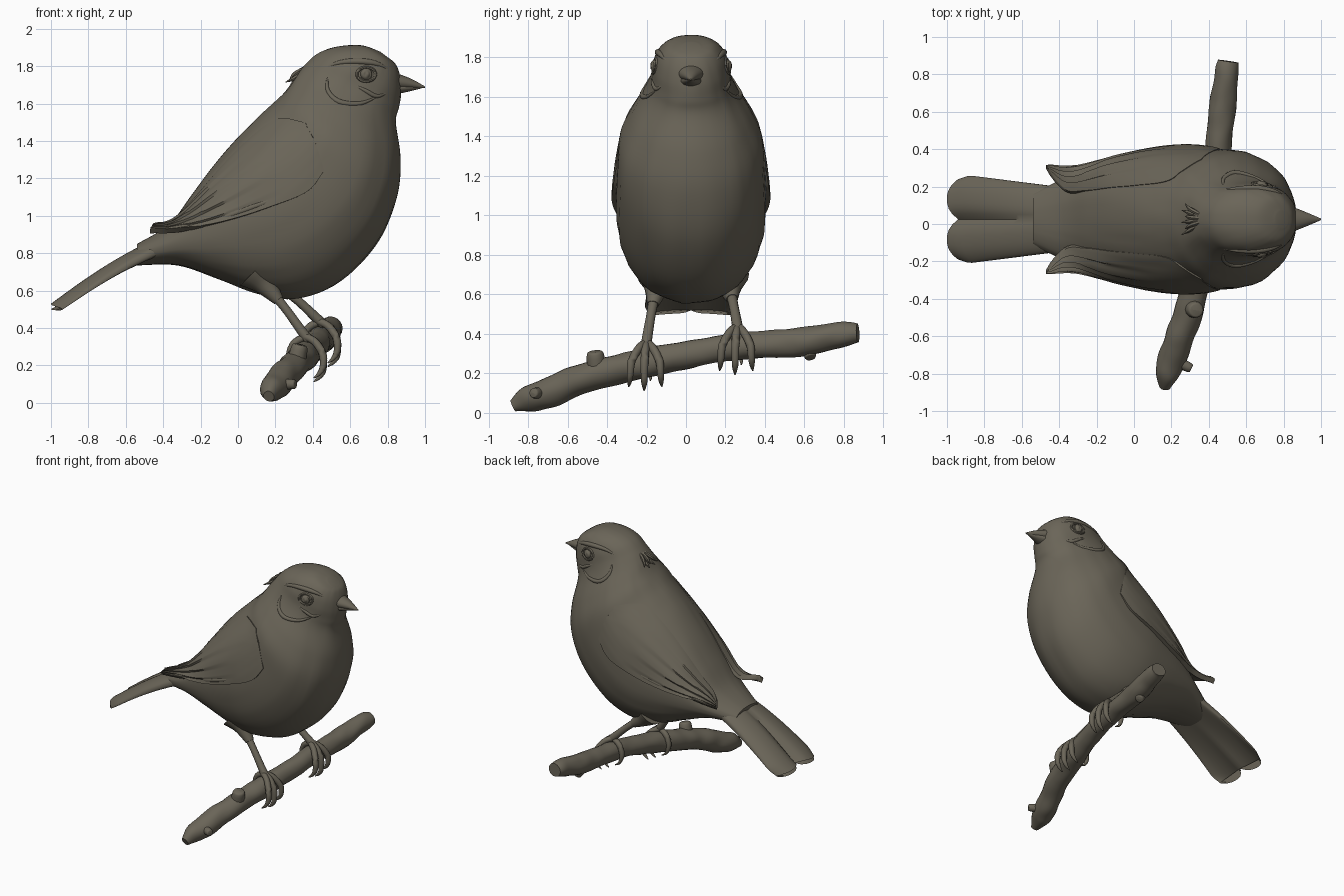
import bpy, bmesh, math
from mathutils import Vector, noise
from mathutils.bvhtree import BVHTree

if "Cube" in bpy.data.objects:
    bpy.data.objects.remove(bpy.data.objects["Cube"])

MID = 0.025  # the bird sits slightly off the y centre
mat = bpy.data.materials.new("grey_brown")
mat.diffuse_color = (0.145, 0.13, 0.098, 1)
mat.use_nodes = True
mat.node_tree.nodes["Principled BSDF"].inputs["Base Color"].default_value = mat.diffuse_color


def spline(pts, n):
    """Catmull-Rom sampling of equal-length tuples, n steps per span."""
    out = []
    for i in range(len(pts) - 1):
        a, b, c, d = pts[max(i - 1, 0)], pts[i], pts[i + 1], pts[min(i + 2, len(pts) - 1)]
        for k in range(n):
            t = k / n
            out.append([0.5 * (2 * q + (r - p) * t + (2 * p - 5 * q + 4 * r - s) * t * t
                               + (3 * q - p - 3 * r + s) * t ** 3) for p, q, r, s in zip(a, b, c, d)])
    return out + [list(pts[-1])]


def loft(name, rings, y=0.0):
    """Skin closed rings and cap both ends."""
    bm = bmesh.new()
    vs = [[bm.verts.new(p) for p in r] for r in rings]
    n = len(vs[0])
    for a, b in zip(vs, vs[1:]):
        for j in range(n):
            bm.faces.new((a[j], a[(j + 1) % n], b[(j + 1) % n], b[j]))
    bm.faces.new(vs[0])
    bm.faces.new(vs[-1])
    bmesh.ops.recalc_face_normals(bm, faces=bm.faces)
    tree = BVHTree.FromBMesh(bm)
    me = bpy.data.meshes.new(name)
    bm.to_mesh(me)
    bm.free()
    me.materials.append(mat)
    ob = bpy.data.objects.new(name, me)
    ob.location.y = y
    bpy.context.collection.objects.link(ob)
    return tree


def tube(name, pts, n=5, sides=12, y=0.0, rough=0.0):
    """Tapered tube through (x, y, z, radius) points."""
    s = spline(pts, n)
    P = [Vector(p[:3]) for p in s]
    rings = []
    for i, p in enumerate(P):
        d = (P[min(i + 1, len(P) - 1)] - P[max(i - 1, 0)]).normalized()
        u = d.cross(Vector((0.13, 0.31, 1)) if abs(d.z) < 0.9 else Vector((0, 1, 0))).normalized()
        if i and u.dot(prev) < 0:
            u = -u
        prev = u
        w = d.cross(u)
        ring = []
        for j in range(sides):
            a = 2 * math.pi * j / sides
            v = u * math.cos(a) + w * math.sin(a)
            ring.append(p + v * s[i][3] * (1 + rough * noise.noise((p + v * 0.1) * 9)))
        rings.append(ring)
    loft(name, rings, y)


# body and head: back point (x, z), belly point (x, z), half width
sections = [
    (-.54, .85, -.54, .735, .14), (-.37, .955, -.32, .735, .23), (-.25, 1.11, -.1, .66, .29),
    (-.13, 1.27, .1, .585, .335), (0, 1.42, .32, .56, .37), (.1, 1.52, .55, .65, .38),
    (.18, 1.59, .75, .86, .375), (.23, 1.64, .85, 1.1, .36), (.27, 1.69, .87, 1.31, .305),
    (.31, 1.75, .845, 1.5, .235), (.36, 1.81, .86, 1.58, .203), (.43, 1.87, .872, 1.66, .19),
    (.53, 1.905, .868, 1.74, .165), (.66, 1.912, .85, 1.8, .115), (.76, 1.878, .825, 1.83, .045)]
rings = []
for k, (bx, bz, ax, az, w) in enumerate(spline(sections, 6)):
    ring = []
    for j in range(56):
        a = 2 * math.pi * j / 56
        c, s = math.cos(a), math.sin(a)
        c, s = [math.copysign(abs(q) ** 0.93, q) for q in (c, s)]
        p = Vector(((bx + ax) / 2 + (bx - ax) / 2 * c, w * s, (bz + az) / 2 + (bz - az) / 2 * c))
        f = 1 + 0.018 * noise.noise(Vector((k * 0.07, s * 7, c * 7)))  # plumage streaks
        m = Vector(((bx + ax) / 2, 0, (bz + az) / 2))
        ring.append(m + (p - m) * f)
    rings.append(ring)
body = loft("body", rings, MID)


def side_point(x, z, s, lift=0.0):
    hit = body.ray_cast(Vector((x, s * 2, z)), Vector((0, -s, 0)))[0]
    return Vector((x, (hit.y if hit else s * 0.03) + s * lift, z))


# folded wings: top (x, y, z) and lower edge (x, y, z) along the length
wing = [(.38, .25, 1.47, .46, .36, 1.24), (.2, .2, 1.50, .37, .385, 1.13), (.02, .18, 1.37, .18, .37, 1.05),
        (-.13, .17, 1.22, 0, .345, .99), (-.27, .16, 1.08, -.18, .32, .95),
        (-.37, .16, .985, -.36, .295, .935), (-.45, .25, .955, -.47, .285, .925)]
for s, label in ((-1, "near"), (1, "far")):
    rings = []
    S = spline(wing, 6)
    for i, q in enumerate(S):
        u = i / (len(S) - 1)
        top, low = Vector(q[:3]), Vector(q[3:])
        outer, inner = [], []
        for j in range(29):
            v = j / 28
            p = top.lerp(low, v) + Vector((0, .05, .02)) * math.sin(math.pi * v) * (1 - u)
            loc, nor, _, _ = body.find_nearest(p)
            ridge = 0.012 * ((v * 4.5) % 1) * min(1, max(0, u - 0.25) * 3)
            off = 0.004 + 0.02 * min(1, v * 2.5) * min(1, u * 4) + ridge
            t = min(1, max(0, (u - 0.6) * 3))
            o = (loc + nor * off).lerp(p + Vector((0, ridge, ridge)), t)
            n = (loc - nor * 0.02).lerp(p - Vector((0, .015, .02)), t)
            outer.append(Vector((o.x, o.y * s, o.z)))
            inner.append(Vector((n.x, n.y * s, n.z)))
        rings.append(outer + inner[::-1])
    loft(label + "_wing", rings, MID)
    # long flight feathers along the lower edge
    for k in range(4):
        pts = []
        for x, z, r in ((.30 - k * .1, 1.13 - k * .035, .006), (.1 - k * .1, 1.055 - k * .03, .016),
                        (-.1 - k * .07, .985 - k * .014, .015), (-.25 - k * .05, .945 - k * .006, .005)):
            p = side_point(x, z, s, .01)
            p.y = s * max(abs(p.y), .27)
            pts.append((*p, r))
        tube(label + "_flight_feather", pts, 6, 8, MID)
    # eye, lid, brow and cheek ridges
    e = side_point(.685, 1.757, s)
    tube(label + "_eye", [(e.x, e.y - s * .02, e.z, .034), (e.x, e.y + s * .004, e.z, .03),
                          (e.x + .003, e.y + s * .014, e.z, .016), (e.x + .003, e.y + s * .017, e.z, .003)], 3, 16, MID)
    lid = []
    for k in range(13):
        a = k * math.pi / 6
        lid.append((*side_point(e.x + .05 * math.cos(a), e.z + .037 * math.sin(a), s, -.002), .009))
    tube(label + "_eyelid", lid, 2, 8, MID)
    for nm, path, r in (("brow", ((.82, 1.77), (.75, 1.81), (.66, 1.825), (.55, 1.82), (.46, 1.79)), .014),
                        ("cheek", ((.48, 1.75), (.48, 1.67), (.54, 1.61), (.65, 1.60), (.75, 1.64)), .012),
                        ("whisker", ((.80, 1.66), (.74, 1.64), (.68, 1.67), (.62, 1.70)), .010)):
        n = len(path) - 1
        tube(f"{label}_{nm}_ridge", [(*side_point(x, z, s, -.005), .003 + r * math.sin(math.pi * i / n))
                                     for i, (x, z) in enumerate(path)], 5, 10, MID)

# tail: flat, two rounded lobes with a notch
rings = []
for i in range(25):
    u = i / 24
    ring = []
    for j in range(48):
        a = 2 * math.pi * j / 48
        v, h = math.cos(a), math.sin(a)
        xe = -1 + 0.06 * abs(2 * abs(v) - 1) ** 2.5
        x = -.33 + (xe + .33) * u
        half = .165 + .07 * min(1, u * 1.1) - (.02 * (u - .9) * 10 if u > .9 else 0)
        zt = .925 - .39 * u - .045 * u * (1 - u) + .035 * math.sin(u * math.pi)
        th = .05 - .035 * u ** 2
        groove = 0.014 * math.exp(-(v * 9) ** 2) * u
        zz = zt - .045 + .03 * u + (th - groove) * math.copysign(abs(h) ** .6, h) - .02 * v * v
        ring.append((x, v * half, zz))
    rings.append(ring)
loft("tail", rings, MID)

# beak: upper and lower halves
for nm, prof in (("upper_beak", [(.82, 1.722, .075, .05), (.87, 1.715, .058, .04), (.93, 1.705, .034, .026), (1.0, 1.688, .004, .004)]),
                 ("lower_beak", [(.82, 1.68, .07, .034), (.87, 1.682, .05, .027), (.93, 1.686, .026, .017), (.985, 1.686, .003, .003)])):
    loft(nm, [[(x, w * math.cos(k * math.pi / 10), z + h * math.sin(k * math.pi / 10)) for k in range(20)]
              for x, z, w, h in spline(prof, 5)], MID)

# loose nape feathers
for k in range(6):
    y = (k - 2.5) * .022
    b = (k % 2) * .02
    tube("nape_feather", [(.35, y * .5, 1.765 + b, .012), (.30, y, 1.735 + b, .012), (.255 + b, y * 1.5, 1.715 + b / 2, .002)], 4, 6, MID)

# branch with knots
trunk = [(.165, -.875, .035, .03), (.18, -.80, .07, .064), (.21, -.7, .10, .077), (.28, -.5, .182, .076), (.335, -.3, .23, .076),
         (.40, 0, .295, .07), (.44, .3, .34, .068), (.47, .6, .362, .072), (.495, .8, .40, .064), (.505, .87, .405, .052)]
tube("branch", trunk, 10, 20, rough=.12)
for nm, p, d, r in (("knot", (.31, -.45, .21), (.02, -.01, .09), .05), ("knot", (.45, .62, .33), (.03, .01, -.045), .035),
                    ("knot", (.24, -.74, .10), (.06, -.03, .0), .03)):
    q = [p[i] + d[i] for i in range(3)]
    tube(nm, [(*p, r), (*q, r * .85), *[(*[q[i] + d[i] * .12 for i in range(3)], r * .4)]], 4, 12)

# legs and feet gripping the branch
for label, hip, c in (("near", (.14, -.15, .64), (.36, -.20, .253)), ("far", (.2, .22, .64), (.435, .26, .334))):
    cx, cy, cz = c
    ankle = (cx, cy, cz + .105)
    mid = [(hip[i] + ankle[i]) / 2 + (0, 0, .01)[i] for i in range(3)]
    thigh = [hip[i] + (mid[i] - hip[i]) * .7 for i in range(3)]
    tube(label + "_thigh", [(hip[0] - .06, hip[1], hip[2] + .06, .1), (*hip, .065), (*thigh, .03)], 5, 14)
    tube(label + "_leg", [(*hip, .032), (*mid, .024), (*ankle, .027), (cx + .03, cy, cz + .08, .024)], 6, 12)
    for dy in (-.075, -.01, .065):
        drop = .02 if abs(dy) < .03 else 0
        tube(label + "_toe", [(cx - .01, cy, cz + .105, .02), (cx + .05, cy + dy * .5, cz + .075, .021),
                              (cx + .092, cy + dy, cz + .01, .021), (cx + .095, cy + dy * 1.1, cz - .055 - drop, .018),
                              (cx + .075, cy + dy * 1.15, cz - .095 - drop, .012),
                              (cx + .045, cy + dy * 1.2, cz - .12 - drop, .003)], 5, 10)
    tube(label + "_hind_toe", [(cx, cy, cz + .1, .02), (cx - .06, cy + .01, cz + .065, .021), (cx - .085, cy + .015, cz, .018),
                               (cx - .07, cy + .02, cz - .06, .011), (cx - .03, cy + .02, cz - .09, .003)], 5, 10)

# smooth shading everywhere, keeping hard edges
for ob in bpy.context.collection.objects:
    ob.select_set(True)
    bpy.context.view_layer.objects.active = ob
bpy.ops.object.shade_smooth_by_angle(angle=math.radians(45))
